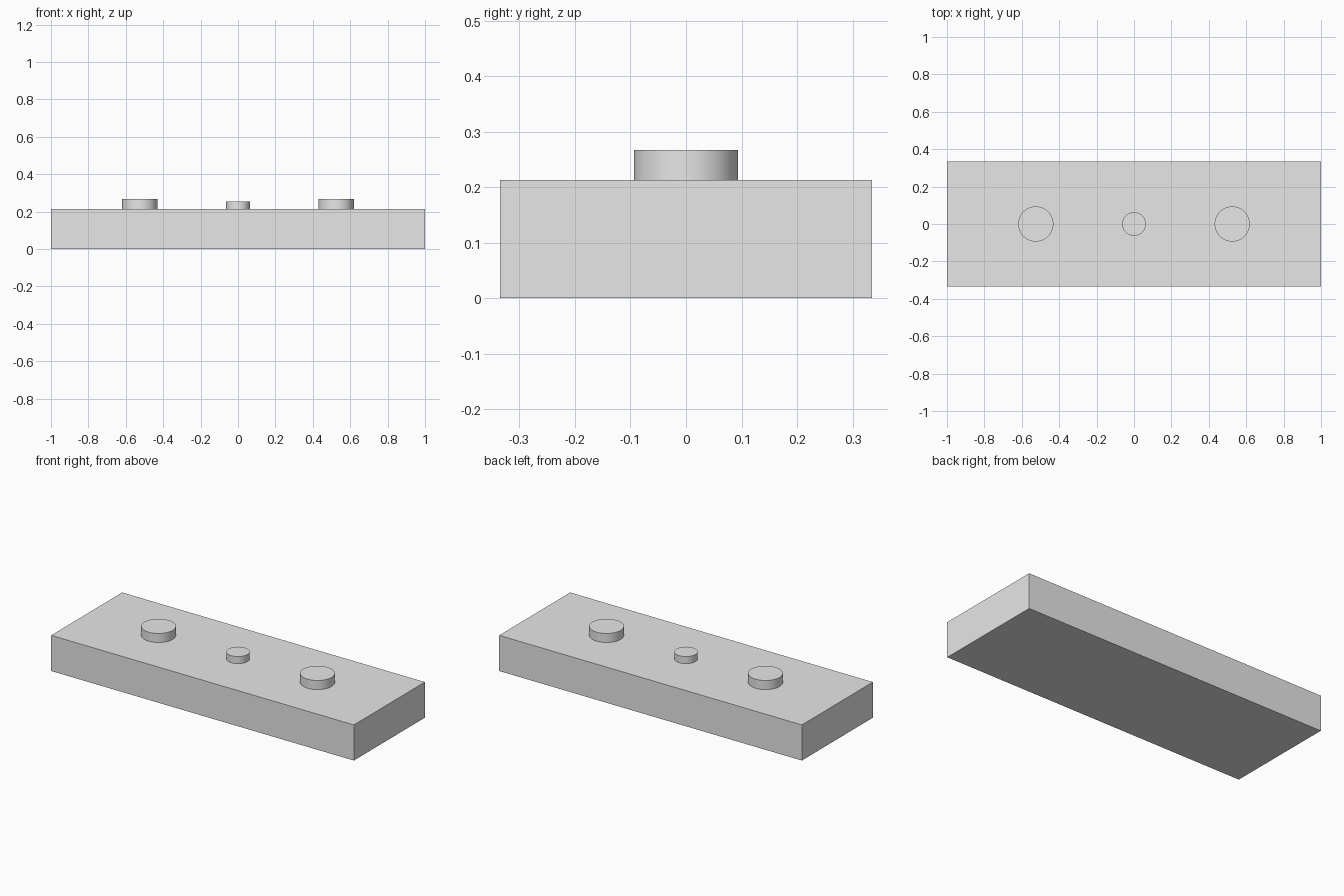
import bpy

cube = bpy.data.objects.get("Cube")
if cube:
    bpy.data.objects.remove(cube, do_unlink=True)

BODY_HEIGHT = 0.213
SINK = 0.02  # how far the studs reach into the slab

grey = bpy.data.materials.new("plain grey")
grey.use_nodes = True
colour = (0.8, 0.8, 0.8, 1)
grey.diffuse_color = colour
grey.node_tree.nodes["Principled BSDF"].inputs["Base Color"].default_value = colour


def add_stud(name, x, radius, top):
    """Upright round stud rising from the slab to the given height."""
    bottom = BODY_HEIGHT - SINK
    bpy.ops.mesh.primitive_cylinder_add(
        vertices=96, radius=radius, depth=top - bottom,
        location=(x, 0, (top + bottom) / 2))
    stud = bpy.context.object
    stud.name = name
    stud.data.materials.append(grey)
    bpy.ops.object.shade_smooth_by_angle()


# Rectangular slab
bpy.ops.mesh.primitive_cube_add(size=1, location=(0, 0, BODY_HEIGHT / 2))
slab = bpy.context.object
slab.name = "base_slab"
slab.scale = (2, 0.67, BODY_HEIGHT)
bpy.ops.object.transform_apply(location=False, rotation=False, scale=True)
slab.data.materials.append(grey)

# Two large outer studs and a small middle one
for side, sign in (("left", 1), ("right", -1)):
    add_stud(side + "_stud", sign * 0.525, 0.094, 0.267)
add_stud("middle_stud", 0, 0.063, 0.255)
